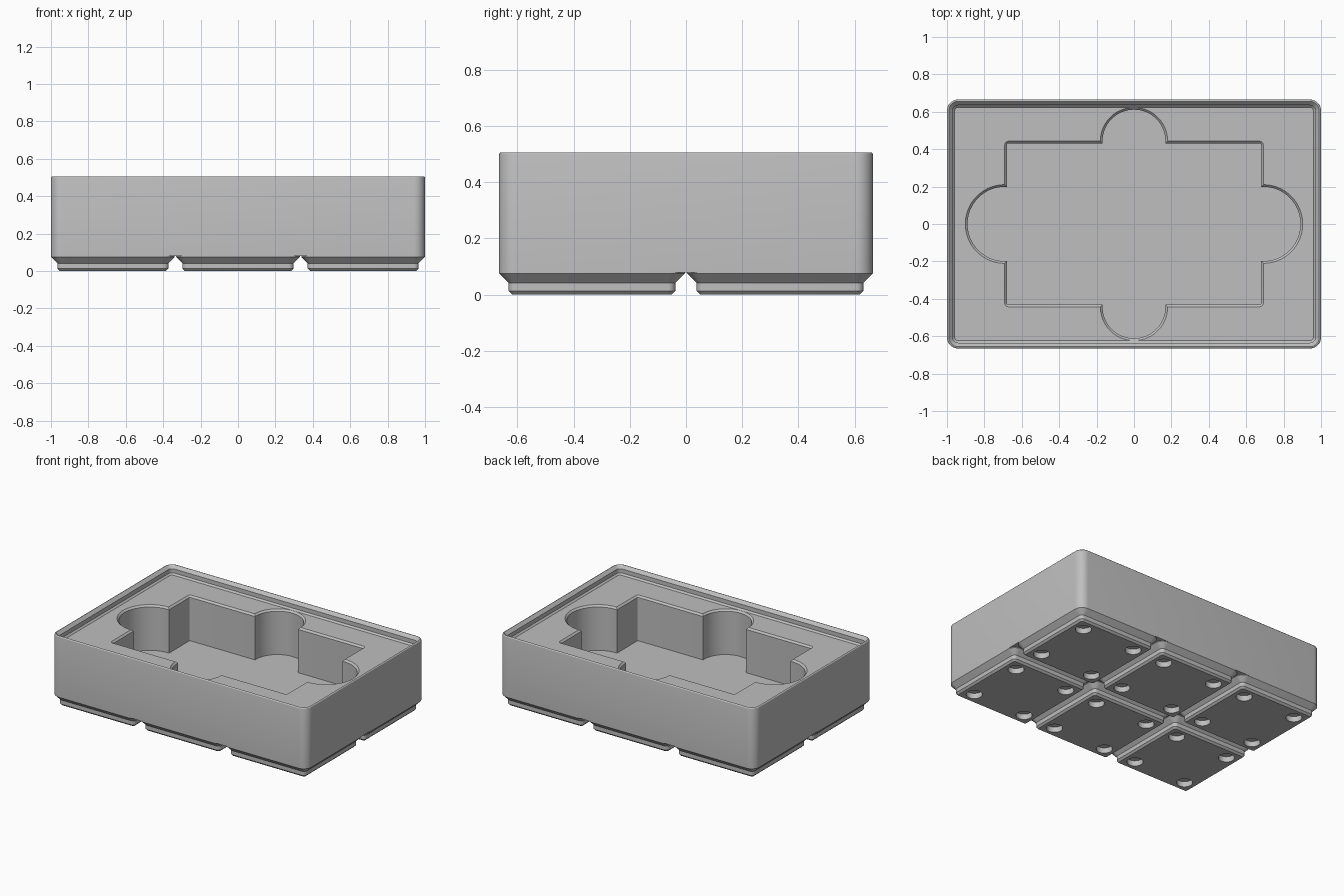
import bpy, bmesh
from math import pi, sin, cos, acos, asin

if "Cube" in bpy.data.objects:
    bpy.data.objects.remove(bpy.data.objects["Cube"])

U = 2 / 125.5          # model units per millimetre
PITCH = 42

grey = bpy.data.materials.new("grey_plastic")
grey.use_nodes = True
grey.diffuse_color = (0.52, 0.52, 0.52, 1)
grey.node_tree.nodes["Principled BSDF"].inputs["Base Color"].default_value = grey.diffuse_color


def arc(cx, cy, r, a0, a1, n):
    return [(cx + r * cos(a0 + (a1 - a0) * i / n), cy + r * sin(a0 + (a1 - a0) * i / n))
            for i in range(n + 1)]


def rounded_rect(hx, hy, r, n=8):
    pts = []
    for k, (sx, sy) in enumerate([(1, 1), (-1, 1), (-1, -1), (1, -1)]):
        pts += arc(sx * (hx - r), sy * (hy - r), r, k * pi / 2, (k + 1) * pi / 2, n)
    return pts


def pocket_outline(d, hx=43.4, hy=27.8, rx=13.2, ry=11.3, rc=1.3):
    # Rectangle with a finger scoop on each side, inset by d
    q = arc(hx, 0, rx - d, 0, acos(-d / (rx - d)), 20)
    q += arc(hx - rc, hy - rc, rc - d, 0, pi / 2, 4)
    q += arc(0, hy, ry - d, asin(-d / (ry - d)), pi / 2, 20)
    half = q + [(-x, y) for x, y in reversed(q[:-1])]
    return half[:-1] + [(-x, -y) for x, y in half[:-1]]


def ring(bm, pts, z):
    return [bm.verts.new((x * U, y * U, z * U)) for x, y in pts]


def loft(bm, rings):
    for a, b in zip(rings, rings[1:]):
        for i in range(len(a)):
            j = (i + 1) % len(a)
            bm.faces.new((a[i], a[j], b[j], b[i]))


def fill(bm, *loops):
    # Flat face bounded by the first loop, with the others as holes
    edges = [bm.edges.get((l[i - 1], l[i])) for l in loops for i in range(len(l))]
    bmesh.ops.triangle_fill(bm, use_beauty=True, edges=edges, normal=(0, 0, 1))


def finish(bm, name):
    bmesh.ops.recalc_face_normals(bm, faces=bm.faces[:])
    mesh = bpy.data.meshes.new(name)
    bm.to_mesh(mesh)
    bm.free()
    mesh.materials.append(grey)
    obj = bpy.data.objects.new(name, mesh)
    bpy.context.collection.objects.link(obj)
    bpy.ops.object.select_all(action='DESELECT')
    bpy.context.view_layer.objects.active = obj
    obj.select_set(True)
    bpy.ops.object.shade_smooth_by_angle(angle=0.5)
    return obj


# Tray body: outer wall, stacking lip and deck, as (inset, height)
bm = bmesh.new()
profile = [(0, 5), (0, 31.2), (0.08, 31.5), (0.3, 31.72), (0.6, 31.8),
           (1.9, 30.5), (1.9, 28.7), (2.6, 28)]
shell = [ring(bm, rounded_rect(62.75 - d, 41.75 - d, 3.75 - d), z) for d, z in profile]
loft(bm, shell)

# Pocket with chamfered rim
pocket = [ring(bm, pocket_outline(d), z) for d, z in [(0, 28), (0.75, 27.25), (0.75, 8)]]
loft(bm, pocket)
fill(bm, shell[-1], pocket[0])
fill(bm, pocket[-1])
fill(bm, shell[0])
finish(bm, "tray_body")

# Stepped foot with four round magnet recesses
bm = bmesh.new()
steps = [(2.95, 0), (2.15, 0.8), (2.15, 2.6), (0, 4.75), (0, 5)]
rings = [ring(bm, rounded_rect(20.75 - d, 20.75 - d, 3.75 - d), z) for d, z in steps]
loft(bm, rings)
fill(bm, rings[-1])
mouths = []
for sx in (-13, 13):
    for sy in (-13, 13):
        circle = arc(sx, sy, 3.25, 0, 2 * pi, 32)[:-1]
        hole = [ring(bm, circle, z) for z in (0, 2.4)]
        loft(bm, hole)
        bm.faces.new(hole[1])
        mouths.append(hole[0])
fill(bm, rings[0], *mouths)
foot = finish(bm, "foot")

# Repeat the foot on a three by two grid
for i in range(6):
    part = foot if i == 0 else foot.copy()
    if i:
        bpy.context.collection.objects.link(part)
    part.name = f"foot_{i + 1}"
    part.location = ((i % 3 - 1) * PITCH * U, (i // 3 - 0.5) * PITCH * U, 0)
